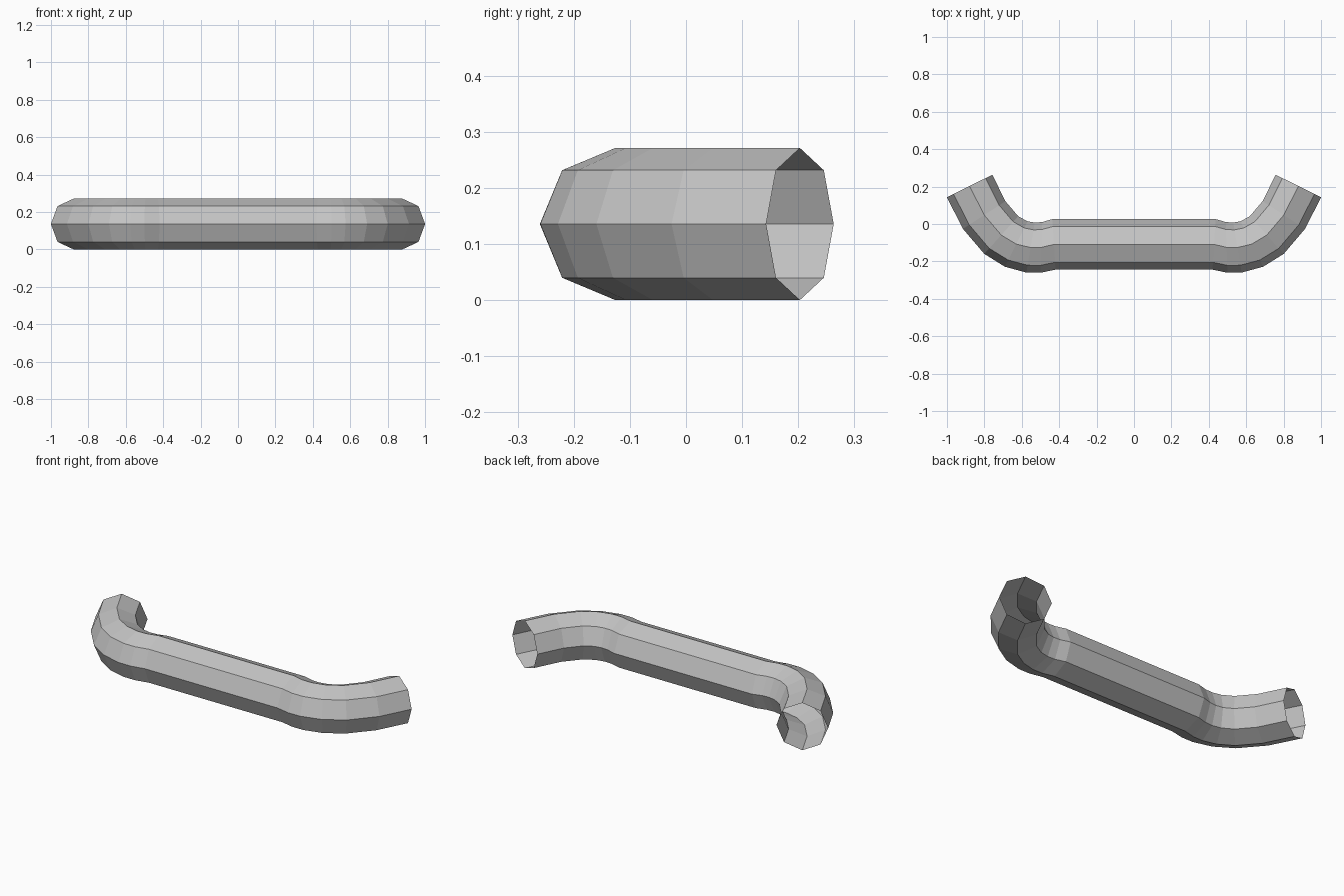
import bpy
import bmesh
from math import sin, cos, pi, radians

cube = bpy.data.objects.get("Cube")
if cube:
    bpy.data.objects.remove(cube, do_unlink=True)

RADIUS = 0.1355
SIDES = 8

grey = bpy.data.materials.new("plain_grey")
grey.use_nodes = True
colour = (0.55, 0.55, 0.55, 1)
grey.diffuse_color = colour
grey.node_tree.nodes["Principled BSDF"].inputs["Base Color"].default_value = colour


def tube(name, stations):
    """Open-ended octagonal tube through (x, y, heading in degrees) stations."""
    bm = bmesh.new()
    rings = []
    for x, y, heading in stations:
        a = radians(heading)
        ring = []
        for i in range(SIDES):
            t = 2 * pi * i / SIDES
            side = RADIUS * cos(t)
            ring.append(bm.verts.new((x + side * sin(a), y - side * cos(a),
                                      RADIUS + RADIUS * sin(t))))
        rings.append(ring)
    for r, s in zip(rings, rings[1:]):
        for i in range(SIDES):
            j = (i + 1) % SIDES
            bm.faces.new((r[i], s[i], s[j], r[j]))
    # Faces point away from the tube's centre line
    bm.normal_update()
    face = bm.faces[:][0]
    middle = sum((v.co for v in rings[0] + rings[1]), rings[0][0].co * 0) / (2 * SIDES)
    if face.normal.dot(face.calc_center_median() - middle) < 0:
        bmesh.ops.reverse_faces(bm, faces=bm.faces[:])
    mesh = bpy.data.meshes.new(name)
    bm.to_mesh(mesh)
    bm.free()
    mesh.materials.append(grey)
    obj = bpy.data.objects.new(name, mesh)
    bpy.context.collection.objects.link(obj)
    return obj


# Curved end from the straight bar out to the open mouth
bend = [(0.428, -0.109, -3.5), (0.495, -0.125, 2), (0.553, -0.126, 9.5),
        (0.63, -0.107, 26.5), (0.71, -0.059, 42), (0.801, 0.048, 57),
        (0.879, 0.203, 63.6)]


def mirrored(stations):
    return [(-x, y, -h) for x, y, h in reversed(stations)]


tube("straight_bar", mirrored(bend[:1]) + bend[:1])
tube("left_bend", bend)
tube("right_bend", mirrored(bend))
